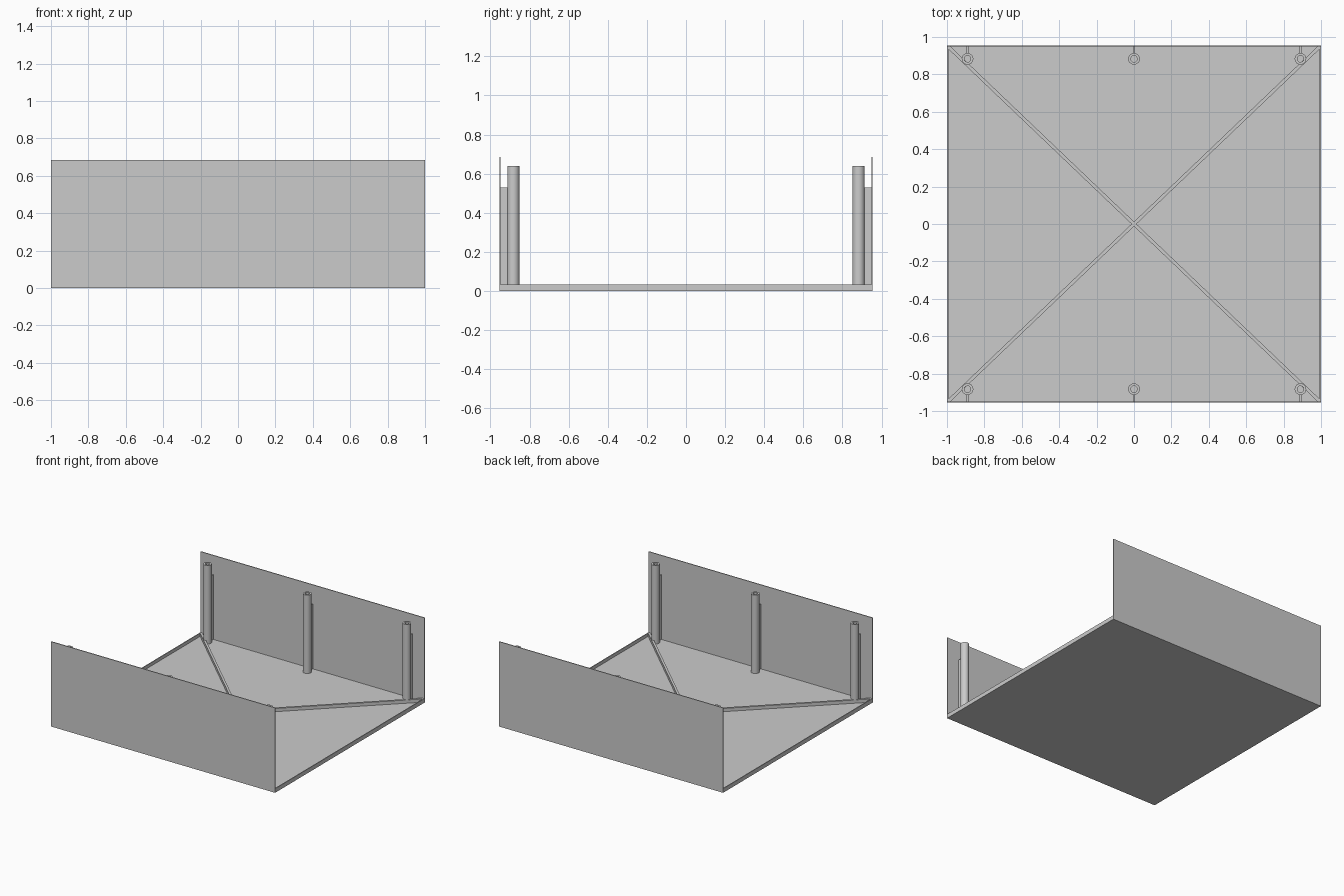
import bpy
import bmesh
from math import pi, sin, cos, atan2
from mathutils import Matrix

cube = bpy.data.objects.get("Cube")
if cube:
    bpy.data.objects.remove(cube, do_unlink=True)

HALF_X, HALF_Y, HEIGHT = 1.0, 0.955, 0.685
WALL = 0.007          # sheet thickness of floor, walls and lips
RIM = 0.033           # height of lips and floor ribs
BOSS_R, HOLE_R, BOSS_Y, BOSS_TOP = 0.031, 0.017, 0.883, 0.64
GUSSET_TOP = 0.53

grey = bpy.data.materials.new("plain grey")
grey.use_nodes = True
colour = (0.6, 0.6, 0.6, 1)
grey.diffuse_color = colour
grey.node_tree.nodes["Principled BSDF"].inputs["Base Color"].default_value = colour


def finish(name, bm):
    bmesh.ops.recalc_face_normals(bm, faces=bm.faces)
    mesh = bpy.data.meshes.new(name)
    bm.to_mesh(mesh)
    bm.free()
    mesh.materials.append(grey)
    obj = bpy.data.objects.new(name, mesh)
    bpy.context.collection.objects.link(obj)
    return obj


def box(name, x0, x1, y0, y1, z0, z1):
    bm = bmesh.new()
    size = Matrix.Diagonal((x1 - x0, y1 - y0, z1 - z0, 1))
    middle = Matrix.Translation(((x0 + x1) / 2, (y0 + y1) / 2, (z0 + z1) / 2))
    bmesh.ops.create_cube(bm, size=1, matrix=middle @ size)
    return finish(name, bm)


def prism(name, outline, z0, z1):
    bm = bmesh.new()
    face = bm.faces.new([bm.verts.new((x, y, z0)) for x, y in outline])
    top = bmesh.ops.extrude_face_region(bm, geom=[face], use_keep_orig=True)["geom"]
    for v in top:
        if isinstance(v, bmesh.types.BMVert):
            v.co.z = z1
    return finish(name, bm)


def tube(name, x, y, z0, z1):
    # Revolve the hollow profile; the bore is closed by the floor
    bm = bmesh.new()
    profile = [(HOLE_R, z0), (HOLE_R, z1), (BOSS_R, z1), (BOSS_R, z0)]
    verts = [bm.verts.new((x + r, y, z)) for r, z in profile]
    edges = [bm.edges.new(pair) for pair in zip(verts, verts[1:])]
    bmesh.ops.spin(bm, geom=verts + edges, cent=(x, y, 0), axis=(0, 0, 1),
                   angle=2 * pi, steps=32, use_merge=True)
    bmesh.ops.remove_doubles(bm, verts=bm.verts, dist=0.0001)
    obj = finish(name, bm)
    bpy.ops.object.select_all(action='DESELECT')
    obj.select_set(True)
    bpy.context.view_layer.objects.active = obj
    bpy.ops.object.shade_smooth_by_angle()


# Floor sheet
IN_X, IN_Y = HALF_X - WALL, HALF_Y - WALL
box("floor", -HALF_X, HALF_X, -IN_Y, IN_Y, 0, WALL)

# Low lips along the open sides
for side, s in (("right", -1), ("left", 1)):
    a, b = sorted((s * IN_X, s * HALF_X))
    box(side + "_lip", a, b, -IN_Y, IN_Y, WALL, RIM)

# Crossed floor ribs, one outline running into all four corners
angle = atan2(IN_Y, IN_X)
half_width = 0.009
a, b = half_width / cos(angle), half_width / sin(angle)
arm = [(b, 0), (IN_X, IN_Y * (1 - b / IN_X)), (IN_X, IN_Y),
       (IN_X * (1 - a / IN_Y), IN_Y), (0, a)]
half = arm + [(-x, y) for x, y in arm[-2::-1]]
prism("cross_ribs", half + [(x, -y) for x, y in half[-2:0:-1]], WALL, RIM)

# Tall walls with screw bosses and the gussets that tie them to the wall
for end, s in (("front", -1), ("back", 1)):
    a, b = sorted((s * IN_Y, s * HALF_Y))
    box(end + "_wall", -HALF_X, HALF_X, a, b, 0, HEIGHT)
    for place, x, t in (("right", -0.89, 0.006), ("middle", 0, 0.004), ("left", 0.89, 0.006)):
        tube(f"{end}_{place}_boss", x, s * BOSS_Y, WALL, BOSS_TOP)
        a, b = sorted((s * (BOSS_Y + BOSS_R - 0.002), s * IN_Y))
        box(f"{end}_{place}_gusset", x - t, x + t, a, b, WALL, GUSSET_TOP)
